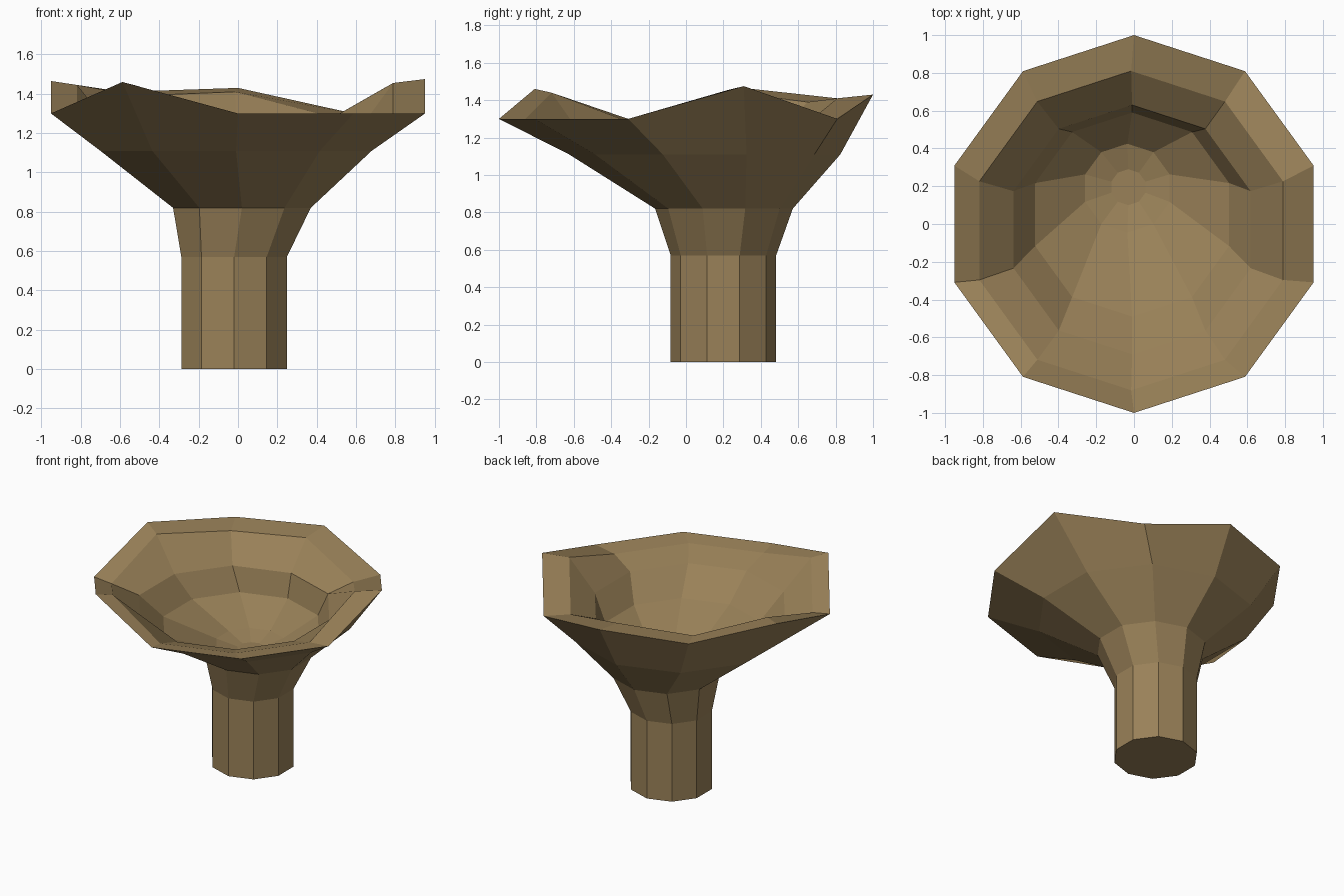
import bpy, bmesh, math

if "Cube" in bpy.data.objects:
    bpy.data.objects.remove(bpy.data.objects["Cube"], do_unlink=True)

SIDES = 10

# Single brown colour
brown = bpy.data.materials.new("mushroom_brown")
brown.use_nodes = True
colour = (0.32, 0.22, 0.098, 1)
brown.diffuse_color = colour
brown.node_tree.nodes["Principled BSDF"].inputs["Base Color"].default_value = colour


def loft(name, rings, cap_start=False, cap_end=False):
    """Skin a stack of ten-sided rings: (centre x, centre y, radius, height or heights)."""
    bm = bmesh.new()
    loops = []
    for cx, cy, r, z in rings:
        heights = z if isinstance(z, list) else [z] * SIDES
        loop = []
        for i, h in enumerate(heights):
            a = math.pi / 2 + math.tau * i / SIDES
            loop.append(bm.verts.new((cx + r * math.cos(a), cy + r * math.sin(a), h)))
        loops.append(loop)
    for low, high in zip(loops, loops[1:]):
        for i in range(SIDES):
            j = (i + 1) % SIDES
            bm.faces.new((low[i], low[j], high[j], high[i]))
    if cap_start:
        bm.faces.new(loops[0][::-1])
    if cap_end:
        bm.faces.new(loops[-1])
    mesh = bpy.data.meshes.new(name)
    bm.to_mesh(mesh)
    bm.free()
    mesh.materials.append(brown)
    obj = bpy.data.objects.new(name, mesh)
    bpy.context.collection.objects.link(obj)
    return obj


neck = (0.02, 0.203, 0.368, 0.82)

# Straight stem flaring into the neck
loft("stem", [(-0.02, 0.2, 0.282, 0), (-0.02, 0.2, 0.282, 0.57), neck], cap_start=True)

# Wavy rim heights, counter-clockwise from the back
rim = [1.43, 1.41, 1.465, 1.30, 1.46, 1.30, 1.30, 1.30, 1.475, 1.30]
inner_rim = [h - 0.02 for h in rim]

# Funnel cap: outside wall, rim, then down the hollow inside
loft("cap", [
    neck,
    (-0.01, 0.1, 0.725, 1.11),
    (0, 0, 1, rim),
    (-0.015, -0.035, 0.845, inner_rim),
    (-0.01, -0.03, 0.66, 1.22),
    (-0.01, 0.05, 0.54, 1.05),
    (-0.035, 0.19, 0.235, 0.87),
    (-0.03, 0.195, 0.095, 0.83),
], cap_end=True)
